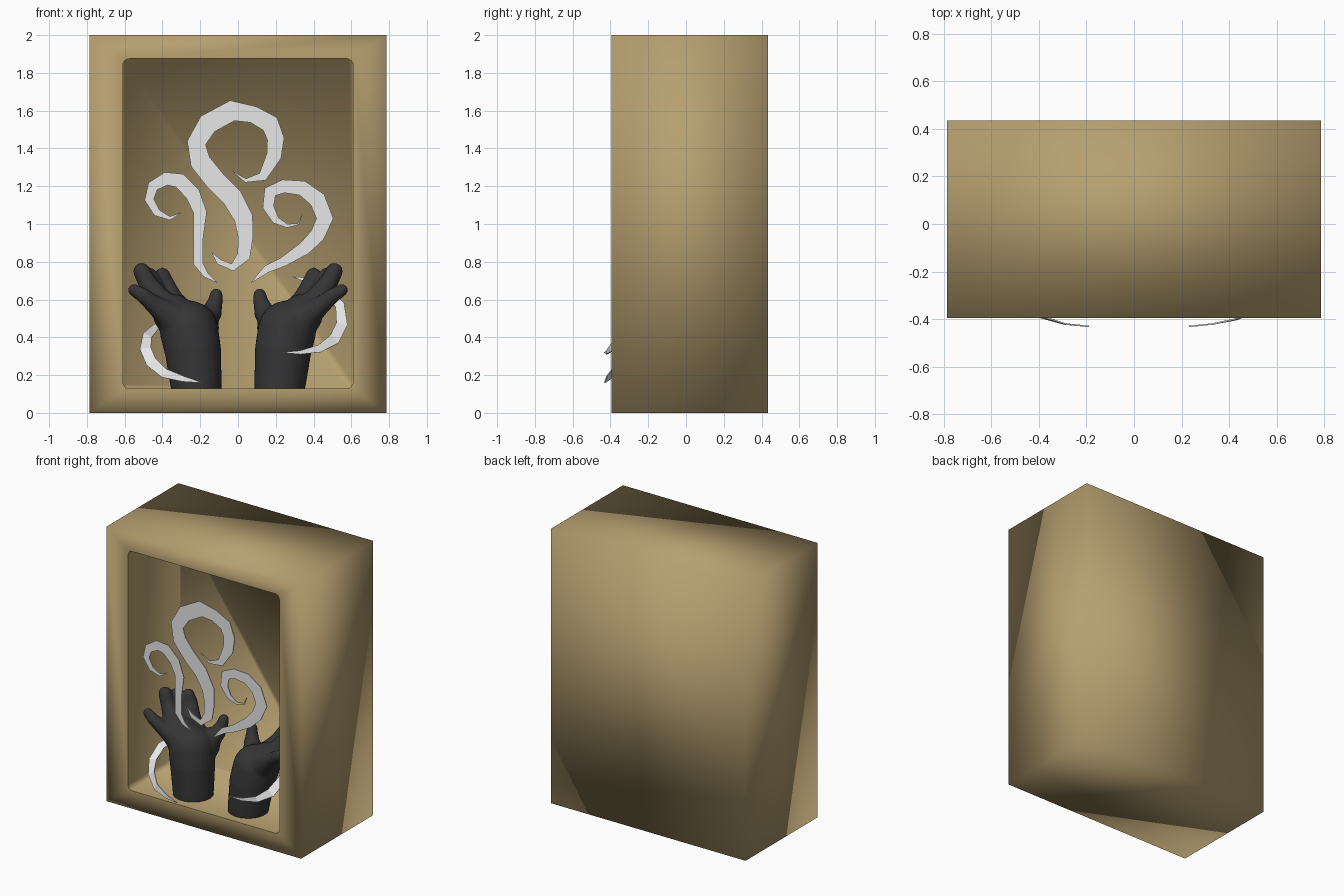
import bpy, bmesh, math
from mathutils import Vector, Matrix

old = bpy.data.objects.get("Cube")
if old:
    bpy.data.objects.remove(old, do_unlink=True)


def material(name, rgb):
    mat = bpy.data.materials.new(name)
    mat.use_nodes = True
    mat.diffuse_color = (*rgb, 1)
    mat.node_tree.nodes["Principled BSDF"].inputs["Base Color"].default_value = (*rgb, 1)
    return mat


tan = material("tan", (0.47, 0.35, 0.163))
charcoal = material("charcoal", (0.035, 0.035, 0.035))
white = material("white", (0.8, 0.8, 0.8))


def make_object(name, bm, mat, smooth):
    bmesh.ops.recalc_face_normals(bm, faces=bm.faces[:])
    for face in bm.faces:
        face.smooth = smooth
    mesh = bpy.data.meshes.new(name)
    bm.to_mesh(mesh)
    bm.free()
    mesh.materials.append(mat)
    obj = bpy.data.objects.new(name, mesh)
    bpy.context.collection.objects.link(obj)
    return obj


# Display box: a block with a rounded rectangular recess in the front
def build_box():
    half, front, back, top = 0.785, -0.395, 0.435, 2.0
    in_half, low, high, radius, recess = 0.61, 0.13, 1.875, 0.035, 0.2
    bm = bmesh.new()
    corners = [(1, 1), (-1, 1), (-1, -1), (1, -1)]
    rings = [[bm.verts.new((sx * half, y, top * (sz > 0))) for sx, sz in corners]
             for y in (front, back)]

    def arc(k, y):
        sx, sz = corners[k]
        cx = sx * (in_half - radius)
        cz = high - radius if sz > 0 else low + radius
        angles = [math.pi / 2 * (k + i / 4) for i in range(5)]
        return [bm.verts.new((cx + radius * math.cos(a), y, cz + radius * math.sin(a)))
                for a in angles]

    arcs = [arc(k, front) for k in range(4)]
    deep = [v for k in range(4) for v in arc(k, recess)]
    rim = [v for a in arcs for v in a]
    bm.faces.new(rings[1])
    for k in range(4):
        n = (k + 1) % 4
        bm.faces.new((rings[0][k], rings[0][n], rings[1][n], rings[1][k]))
        bm.faces.new((rings[0][k], rings[0][n], arcs[n][0], arcs[k][-1]))
        for a, b in zip(arcs[k], arcs[k][1:]):
            bm.faces.new((rings[0][k], a, b))
    for i in range(len(rim)):
        j = (i + 1) % len(rim)
        bm.faces.new((rim[i], rim[j], deep[j], deep[i]))
        bm.edges.get((rim[i], rim[j])).smooth = False
    bm.faces.new(deep)
    make_object("display_box", bm, tan, True)


build_box()


# Smoke ribbons: points are x, z, width and optional y, in hundredths
def ribbon(name, points):
    bm = bmesh.new()
    spots = [Vector((p[0], p[3] if len(p) > 3 else -38.5, p[1])) / 100 for p in points]
    pairs = []
    for i, (spot, p) in enumerate(zip(spots, points)):
        along = spots[min(i + 1, len(spots) - 1)] - spots[max(i - 1, 0)]
        side = Vector((-along.z, 0, along.x)).normalized() * max(p[2], 0.2) / 200
        pairs.append((bm.verts.new(spot + side), bm.verts.new(spot - side)))
    for (a, b), (c, d) in zip(pairs, pairs[1:]):
        bm.faces.new((a, b, d, c))
    obj = make_object(name, bm, white, False)
    mod = obj.modifiers.new("thickness", 'SOLIDIFY')
    mod.thickness = 0.006
    mod.offset = 0


ribbon("middle_smoke", [
    (-3, 128, 0), (4, 123, 2), (13, 125, 5), (19, 136, 8), (20, 145, 9), (17, 153, 10),
    (8, 158, 9), (-3, 160, 11), (-16, 153, 11), (-22, 143, 10), (-20, 133, 11),
    (-12, 123, 11), (-3, 114, 11), (3, 103, 10), (4, 93, 8), (3, 83, 7), (-3, 77, 4),
    (-10, 80, 3), (-14, 85, 0)])
ribbon("right_smoke", [
    (-30, 106, 0), (-36, 103, 2), (-43, 106, 4), (-47, 113, 5), (-45, 120, 6),
    (-38, 124, 7), (-31, 123, 8), (-24, 116, 8), (-20, 106, 7), (-21, 92, 5),
    (-21, 79, 5), (-17, 73, 3), (-11, 69, 0)])
ribbon("left_smoke", [
    (34, 105, 0), (32, 100, 1), (26, 99, 2), (20, 102, 4), (16, 109, 6), (17, 117, 7),
    (24, 120, 7), (34, 119, 8), (42, 113, 9), (46, 103, 9), (42, 94, 8), (35, 87, 7),
    (24, 80, 5), (15, 76, 4), (7, 69, 0)])

# Smoke wisps that wrap around the wrists
ribbon("right_wisp", [
    (-19, 16, 0, -43), (-29, 18, 3, -42), (-39, 21, 5, -39), (-46, 27, 6, -34),
    (-49, 34, 6, -28), (-48, 41, 5, -20), (-42, 47, 3, -9), (-34, 52, 0, 2)])
ribbon("left_wisp", [
    (23, 32, 0, -43), (33, 32, 2, -42), (43, 34, 4, -40), (51, 39, 6, -35),
    (55, 47, 6, -28), (54, 57, 5, -18), (47, 64, 4, -8), (38, 70, 3, 2),
    (29, 72, 0, 6)])

# Hands: chains of tapered limbs (x, y, z, radius in hundredths) fused together
ARM = [(22, -20, 13, 13.5), (24, -18, 34, 15), (26, -16, 44, 15.5), (34, -15, 52, 11)]
FINGERS = [
    [(34, -20, 50, 9), (44, -24, 57, 5), (50, -26, 62, 4), (55, -25, 65, 3.3)],
    [(35, -17, 52, 9), (43, -15, 62, 6), (48, -12, 69, 5), (51, -11, 75, 4.5)],
    [(35, -11, 52, 9), (42, -8, 61, 5.5), (45, -5, 69, 4.5), (47, -4, 73, 4)],
    [(31, -8, 52, 9), (35, -3, 61, 5.5), (38, 0, 68, 4.5), (40, 0, 73, 4)],
]
THUMB = [(22, -10, 45, 12), (14, -4, 53, 5.5), (12, -1, 59, 4), (11.5, 0, 62.5, 3.5)]


def hand(name, side):
    bm = bmesh.new()
    for chain in [ARM, THUMB, *FINGERS]:
        joints = [(Vector((side * x, y, z)) / 100, r / 100) for x, y, z, r in chain]
        for spot, r in joints:
            bmesh.ops.create_icosphere(bm, subdivisions=3, radius=r,
                                       matrix=Matrix.Translation(spot))
        for (a, ra), (b, rb) in zip(joints, joints[1:]):
            turn = (b - a).to_track_quat('Z', 'Y').to_matrix().to_4x4()
            bmesh.ops.create_cone(bm, cap_ends=True, segments=24, radius1=ra, radius2=rb,
                                  depth=(b - a).length,
                                  matrix=Matrix.Translation((a + b) / 2) @ turn)
    # Flatten the wrist on the recess floor
    for v in bm.verts:
        v.co.z = max(v.co.z, 0.115)
    obj = make_object(name, bm, charcoal, True)
    mod = obj.modifiers.new("fuse", 'REMESH')
    mod.mode = 'VOXEL'
    mod.voxel_size = 0.01
    mod.use_smooth_shade = True
    mod = obj.modifiers.new("soften", 'SMOOTH')
    mod.factor = 0.5
    mod.iterations = 6


hand("left_hand", 1)
hand("right_hand", -1)
